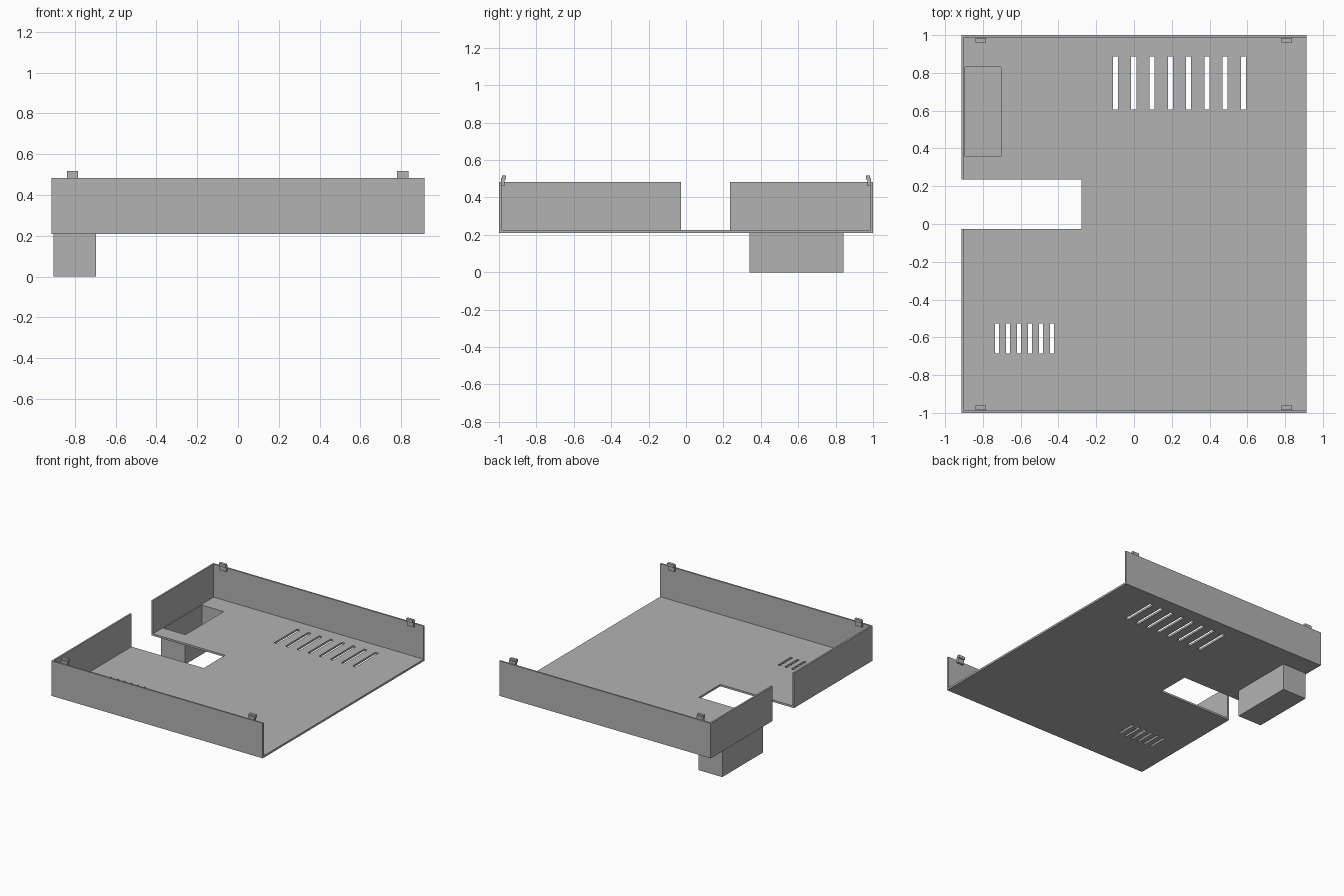
import bpy, bmesh

cube = bpy.data.objects.get("Cube")
if cube:
    bpy.data.objects.remove(cube, do_unlink=True)

grey = bpy.data.materials.new("plain grey")
grey.use_nodes = True
grey.diffuse_color = (0.45, 0.45, 0.45, 1)
grey.node_tree.nodes["Principled BSDF"].inputs["Base Color"].default_value = grey.diffuse_color


def boxes(name, spans):
    """One object made of boxes given as (x0, x1, y0, y1, z0, z1)."""
    bm = bmesh.new()
    for x0, x1, y0, y1, z0, z1 in spans:
        for v in bmesh.ops.create_cube(bm, size=1)["verts"]:
            v.co = (x1 if v.co.x > 0 else x0,
                    y1 if v.co.y > 0 else y0,
                    z1 if v.co.z > 0 else z0)
    mesh = bpy.data.meshes.new(name)
    bm.to_mesh(mesh)
    bm.free()
    mesh.materials.append(grey)
    obj = bpy.data.objects.new(name, mesh)
    bpy.context.collection.objects.link(obj)
    return obj


def cut(obj, spans):
    """Cut boxes out of an object and remove the cutter."""
    cutter = boxes("cutter", spans)
    cutter.hide_render = True
    mod = obj.modifiers.new("cut", "BOOLEAN")
    mod.operation = "DIFFERENCE"
    mod.solver = "EXACT"
    mod.object = cutter
    bpy.context.view_layer.objects.active = obj
    bpy.ops.object.modifier_apply(modifier=mod.name)
    bpy.data.objects.remove(cutter, do_unlink=True)


W, BASE, FLOOR, TOP = 0.914, 0.21, 0.225, 0.483
T = 0.013
OUT = 1.2

# Tray: thin floor with walls on three sides, open on its left
tray = boxes("tray", [(-W, W, -1, 1, BASE, TOP)])
cut(tray, [(-W + T, OUT, -1 + T, 1 - T, FLOOR, OUT)])

# Notch through the right wall and floor, and the opening over the bin
cut(tray, [(-OUT, -0.277, -0.027, 0.236, 0, OUT),
           (-0.894, -0.704, 0.357, 0.83, 0, FLOOR + 0.1)])

# Two rows of ventilation slots
slots = []
for count, start, step, half, y0, y1 in ((8, -0.098, 0.0968, 0.0135, 0.606, 0.887),
                                         (6, -0.725, 0.0582, 0.01, -0.686, -0.527)):
    for i in range(count):
        x = start + step * i
        slots.append((x - half, x + half, y0, y1, 0, FLOOR + 0.1))
cut(tray, slots)

# Hollow bin hanging below the floor
bin_box = boxes("bin", [(-0.903, -0.696, 0.34, 0.842, 0, BASE)])
cut(bin_box, [(-0.894, -0.704, 0.357, 0.83, 0.013, OUT)])

# Snap clips on the front and back walls: a stem with an inward hook
for side, s in (("front", -1), ("back", 1)):
    for hand, x in (("right", -0.811), ("left", 0.808)):
        stem = sorted((s * 0.971, s * 0.988))
        hook = sorted((s * 0.962, s * 0.983))
        boxes(f"{side}_{hand}_clip",
              [(x - 0.028, x + 0.028, *stem, 0.46, 0.505),
               (x - 0.028, x + 0.028, *hook, 0.495, 0.518)])
